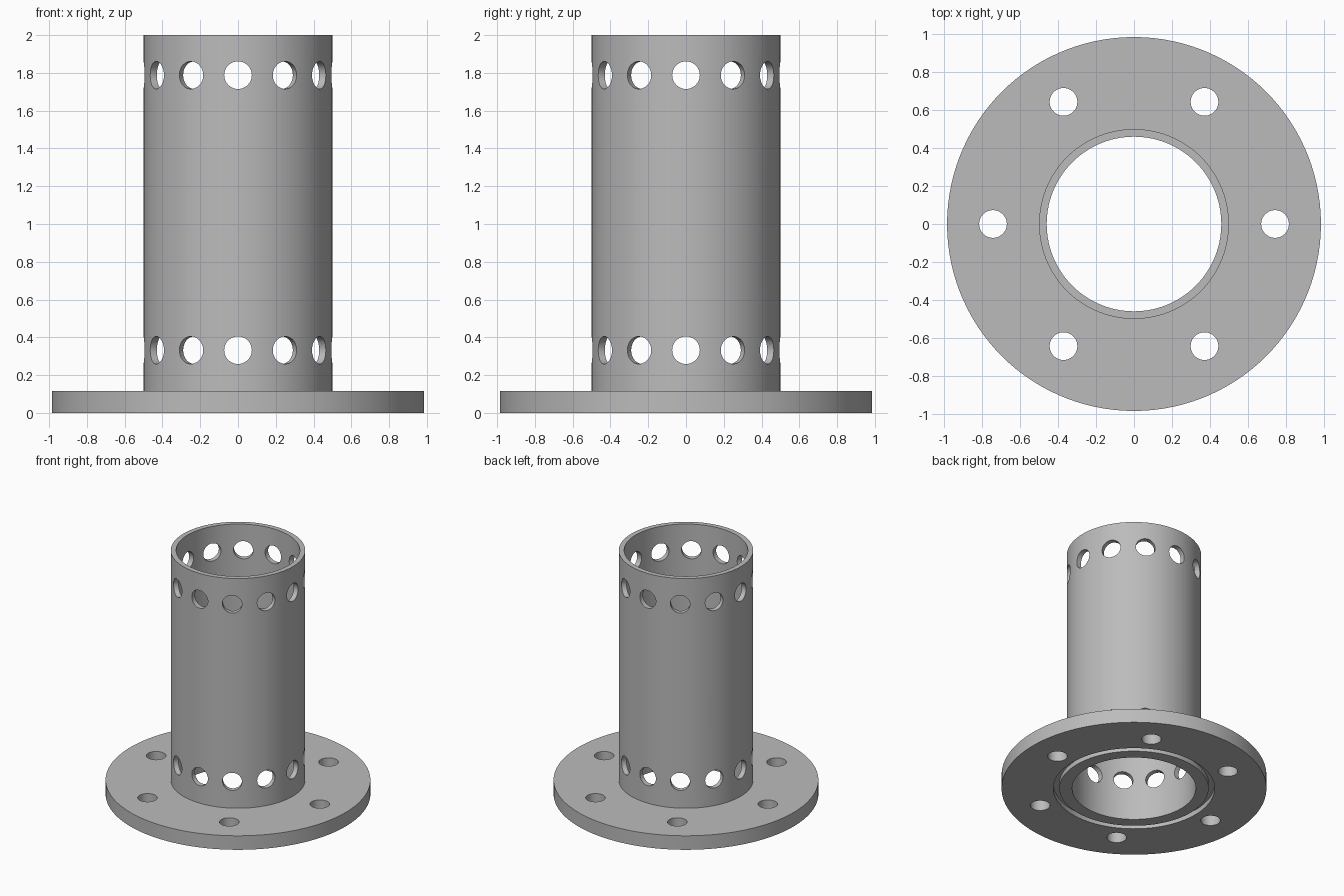
import bpy, bmesh, math
from mathutils import Matrix, Vector

if "Cube" in bpy.data.objects:
    bpy.data.objects.remove(bpy.data.objects["Cube"])

SEGMENTS = 120
FLANGE_TOP = 0.115
FLANGE_R, TUBE_R, BORE_R = 0.985, 0.5, 0.46
HOLE_R = 0.073

steel = bpy.data.materials.new("grey steel")
steel.use_nodes = True
grey = (0.5, 0.5, 0.5, 1)
steel.diffuse_color = grey
steel.node_tree.nodes["Principled BSDF"].inputs["Base Color"].default_value = grey


def make_object(name, bm):
    bmesh.ops.recalc_face_normals(bm, faces=bm.faces)
    mesh = bpy.data.meshes.new(name)
    bm.to_mesh(mesh)
    bm.free()
    mesh.materials.append(steel)
    obj = bpy.data.objects.new(name, mesh)
    bpy.context.collection.objects.link(obj)
    return obj


def lathe(name, profile):
    """Revolve a closed (radius, height) profile around z."""
    bm = bmesh.new()
    verts = [bm.verts.new((r, 0, z)) for r, z in profile]
    edges = [bm.edges.new((a, b)) for a, b in zip(verts, verts[1:] + verts[:1])]
    bmesh.ops.spin(bm, geom=verts + edges, cent=(0, 0, 0), axis=(0, 0, 1),
                   angle=math.tau, steps=SEGMENTS, use_merge=True)
    bmesh.ops.remove_doubles(bm, verts=bm.verts, dist=0.0001)
    return make_object(name, bm)


def add_drill(bm, centre, direction, depth):
    turn = Vector(direction).to_track_quat('Z', 'Y').to_matrix().to_4x4()
    bmesh.ops.create_cone(bm, cap_ends=True, segments=40, radius1=HOLE_R,
                          radius2=HOLE_R, depth=depth,
                          matrix=Matrix.Translation(centre) @ turn)


# Flange and tube in one turned body, with a seal groove underneath
body = lathe("flanged_tube", [
    (BORE_R, 0), (0.555, 0), (0.555, 0.04), (0.6, 0.04), (0.6, 0),
    (FLANGE_R, 0), (FLANGE_R, FLANGE_TOP), (TUBE_R, FLANGE_TOP),
    (TUBE_R, 2), (BORE_R, 2)])

# Drills for the bolt circle and the two rows of radial holes
bm = bmesh.new()
for i in range(6):
    a = math.tau * i / 6
    add_drill(bm, (0.743 * math.cos(a), 0.743 * math.sin(a), 0.05), (0, 0, 1), 0.4)
for z in (0.332, 1.788):
    for i in range(12):
        a = math.tau * i / 12
        out = Vector((math.cos(a), math.sin(a), 0))
        add_drill(bm, out * 0.48 + Vector((0, 0, z)), out, 0.2)
drills = make_object("hole_drills", bm)
drills.hide_render = True

# Cut the holes, then discard the drills
cut = body.modifiers.new("holes", 'BOOLEAN')
cut.operation = 'DIFFERENCE'
cut.solver = 'EXACT'
cut.object = drills
bpy.ops.object.select_all(action='DESELECT')
body.select_set(True)
bpy.context.view_layer.objects.active = body
bpy.ops.object.modifier_apply(modifier=cut.name)
bpy.data.objects.remove(drills)

bpy.ops.object.shade_smooth_by_angle(angle=math.radians(30))
